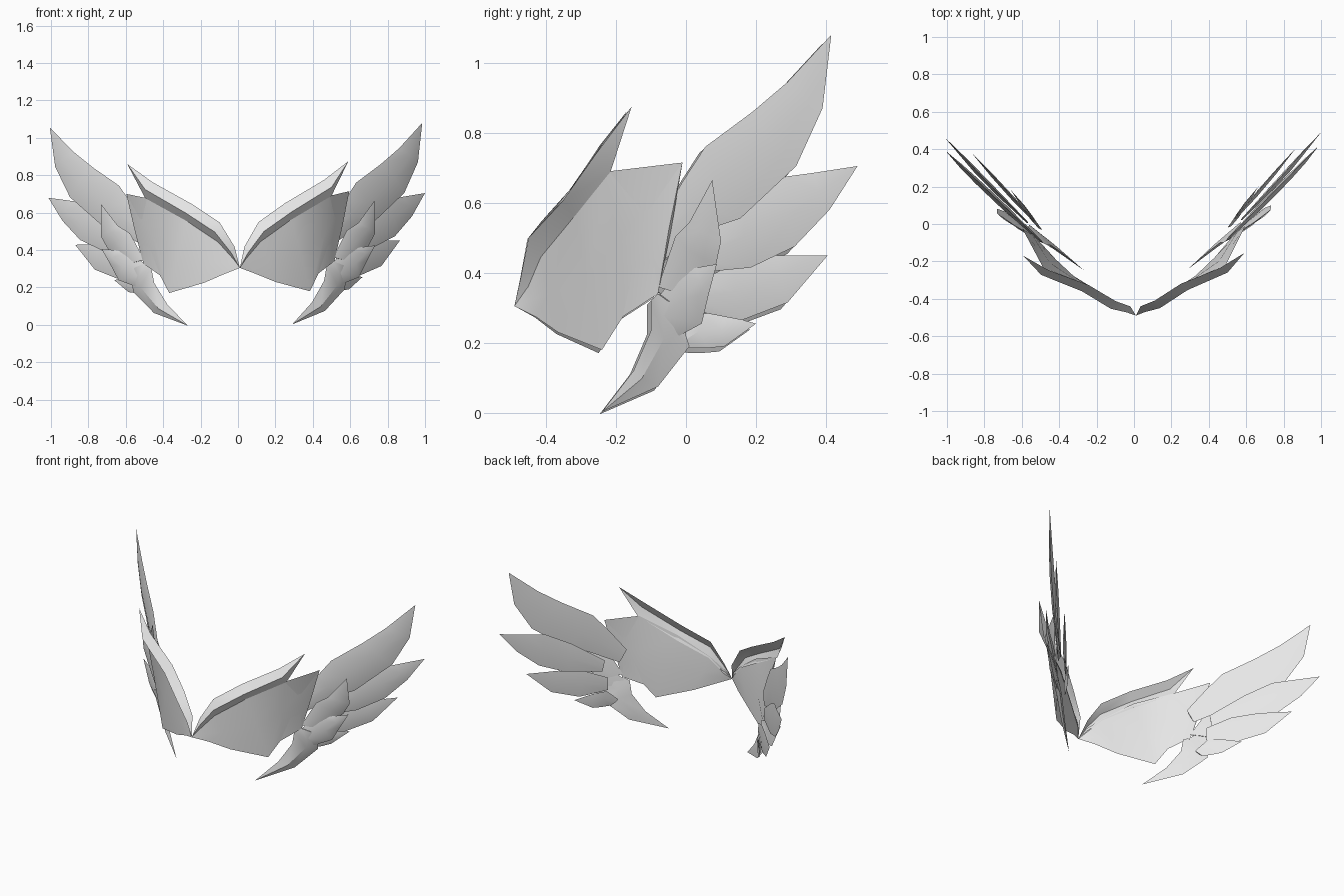
import bpy
import bmesh
from mathutils import Vector, Matrix

cube = bpy.data.objects.get("Cube")
if cube:
    bpy.data.objects.remove(cube)

# One plain grey for every part
GREY = (0.8, 0.8, 0.8, 1.0)
grey = bpy.data.materials.new("light_grey")
grey.use_nodes = True
grey.diffuse_color = GREY
grey.node_tree.nodes["Principled BSDF"].inputs["Base Color"].default_value = GREY

# The wings mirror across a slightly tilted plane through the point where they meet
ROOT = Vector((0.01, -0.49, 0.305))
PLANE = Vector((1, 0.0125, 0.0125)).normalized()
MIRROR = (Matrix.Translation(ROOT) @ Matrix.Scale(-1, 4, PLANE)
          @ Matrix.Translation(-ROOT))
OUTWARD = Vector((1, -1, 0)).normalized()


def finish(name, bm):
    """Turn a bmesh into a smooth object with sharp rims."""
    bmesh.ops.remove_doubles(bm, verts=bm.verts, dist=0.0005)
    bmesh.ops.recalc_face_normals(bm, faces=bm.faces)
    mesh = bpy.data.meshes.new(name)
    bm.to_mesh(mesh)
    mesh.materials.append(grey)
    obj = bpy.data.objects.new(name, mesh)
    bpy.context.scene.collection.objects.link(obj)
    bpy.ops.object.select_all(action="DESELECT")
    obj.select_set(True)
    bpy.context.view_layer.objects.active = obj
    bpy.ops.object.shade_smooth_by_angle(angle=0.6)


def leaf(name, upper, lower, tip, outer=0.08, inner=-0.04, normal=OUTWARD):
    """Pointed blade between two edges; outer and inner bulge scale with width."""
    bm = bmesh.new()
    rings = []
    for a, b in zip(upper, lower):
        a, b = Vector(a), Vector(b)
        middle, width = (a + b) / 2, (a - b).length
        section = (a, middle + normal * width * outer,
                   b, middle + normal * width * inner)
        rings.append([bm.verts.new(p) for p in section])
    end = bm.verts.new(tip)
    for i in range(4):
        j = (i + 1) % 4
        for r, s in zip(rings, rings[1:]):
            bm.faces.new((r[i], r[j], s[j], s[i]))
        bm.faces.new((rings[-1][i], rings[-1][j], end))
    bm.faces.new(rings[0])
    finish("left_" + name, bm)
    bmesh.ops.transform(bm, matrix=MIRROR, verts=bm.verts)
    finish("right_" + name, bm)
    bm.free()


def feather(name, base_shift, tip_shift, upper, lower, tip, **bulge):
    """Blade drawn in side profile (y, z) and set on the diagonal wing plane."""
    def place(points):
        n = len(points)
        return [(y + base_shift + (tip_shift - base_shift) * i / n, y, z)
                for i, (y, z) in enumerate(points)]
    leaf(name, place(upper), place(lower),
         (tip[0] + tip_shift, *tip), **bulge)


# Broad inner panel, tapering to the root
leaf("wing_panel",
     [(.595, -.01, .715), (.49, -.22, .69), (.28, -.32, .58),
      (.12, -.415, .45), (.04, -.455, .37)],
     [(.515, -.08, .34), (.43, -.18, .275), (.385, -.24, .18),
      (.2, -.365, .23), (.09, -.43, .275)],
     ROOT, outer=0.012, inner=-0.012)

# Curved leading edge over the top of the panel
leaf("leading_edge",
     [ROOT, (.035, -.44, .42), (.11, -.41, .55), (.25, -.32, .65), (.46, -.235, .775)],
     [ROOT, (.04, -.45, .345), (.12, -.41, .44), (.28, -.31, .55), (.5, -.215, .69)],
     (.59, -.155, .875), outer=0.42, inner=0.3,
     normal=Vector((0.5, -0.85, 0.1)).normalized())

# Long outer feathers, fanned from top to bottom
feather("top_feather", .58, .57,
        [(-.09, .52), (-.01, .66), (.055, .76), (.19, .86), (.29, .945)],
        [(-.06, .44), (.08, .53), (.155, .555), (.315, .705), (.39, .87)],
        (.415, 1.08))
feather("middle_feather", .55, .51,
        [(.02, .47), (.17, .6), (.285, .675), (.36, .685)],
        [(.03, .4), (.185, .415), (.31, .475), (.41, .58)],
        (.49, .705))
feather("lower_feather", .51, .46,
        [(.03, .37), (.14, .43), (.26, .45)],
        [(.03, .29), (.16, .265), (.29, .315)],
        (.405, .45))
feather("bottom_feather", .52, .465,
        [(-.02, .22), (.04, .285), (.11, .28)],
        [(.01, .185), (.06, .185), (.11, .19)],
        (.2, .255), outer=0.15)

# Short covering feathers on the outside of the joint
feather("upper_cover", .59, .655,
        [(-.08, .36), (-.03, .505), (.01, .545)],
        [(0, .34), (.085, .42), (.1, .49)],
        (.075, .665), outer=0.12)
feather("lower_cover", .58, .645,
        [(-.08, .33), (-.025, .4), (.03, .415)],
        [(-.02, .22), (.045, .255), (.065, .34)],
        (.088, .425), outer=0.15)

# Downward spur below the joint
feather("spur", .59, .53,
        [(-.08, .34), (-.1, .32), (-.1, .235), (-.15, .12)],
        [(0, .3), (0, .22), (.01, .19), (-.08, .075)],
        (-.24, .003), outer=0.15)
